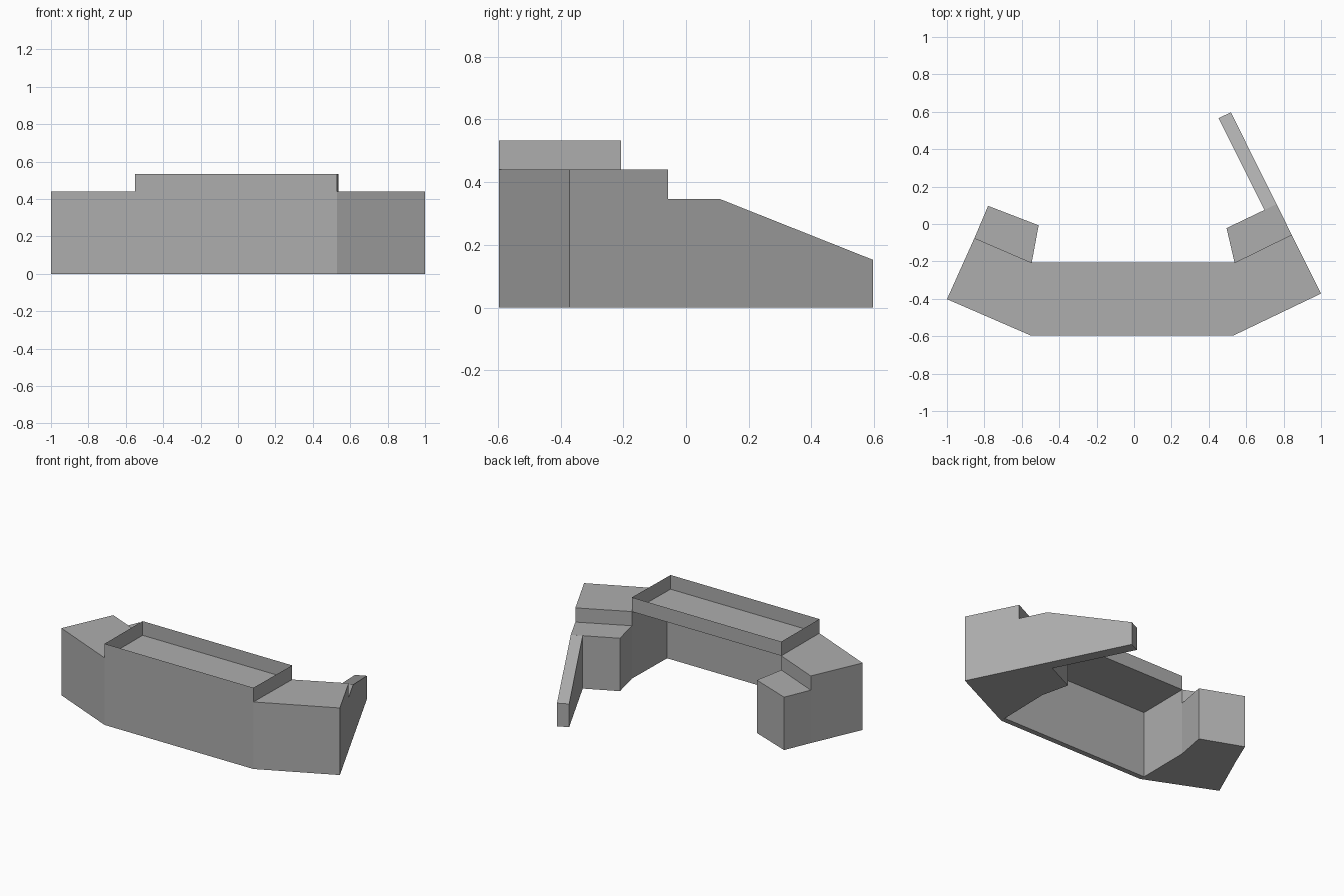
import bpy, bmesh

if "Cube" in bpy.data.objects:
    bpy.data.objects.remove(bpy.data.objects["Cube"])

grey = bpy.data.materials.new("plain grey")
grey.diffuse_color = (0.42, 0.42, 0.42, 1)
grey.use_nodes = True
grey.node_tree.nodes["Principled BSDF"].inputs["Base Color"].default_value = grey.diffuse_color


def finish(name, bm, fix_normals=True):
    if fix_normals:
        bmesh.ops.recalc_face_normals(bm, faces=bm.faces[:])
    mesh = bpy.data.meshes.new(name)
    bm.to_mesh(mesh)
    bm.free()
    mesh.materials.append(grey)
    obj = bpy.data.objects.new(name, mesh)
    bpy.context.collection.objects.link(obj)
    return obj


def prism(name, plan, tops, cap=True, z0=0.0):
    """Upright block over a plan outline, with one top height per corner."""
    if isinstance(tops, float):
        tops = [tops] * len(plan)
    bm = bmesh.new()
    low = [bm.verts.new((x, y, z0)) for x, y in plan]
    high = [bm.verts.new((x, y, z)) for (x, y), z in zip(plan, tops)]
    n = len(plan)
    for i in range(n):
        j = (i + 1) % n
        bm.faces.new((low[i], low[j], high[j], high[i]))
    bm.faces.new(low[::-1])
    if cap:
        bm.faces.new(high)
    return finish(name, bm, fix_normals=cap)


DESK, STEP, RIM = 0.44, 0.347, 0.533
FRONT, BACK = -0.597, -0.207

# Front panel and the open, thin-walled tray above the knee space
prism("front_panel", [(-0.55, FRONT), (0.53, FRONT), (0.53, -0.562), (-0.55, -0.562)], DESK)
prism("counter_tray", [(-0.55, FRONT), (0.53, FRONT), (0.538, BACK), (-0.547, BACK)],
      RIM, cap=False, z0=DESK)

# Angled wing desks
prism("left_wing", [(-0.55, FRONT), (-0.547, BACK), (-0.853, -0.075), (-1.0, -0.402)], DESK)
prism("right_wing", [(0.53, FRONT), (1.0, -0.372), (0.843, -0.057), (0.538, BACK)], DESK)

# Lower cabinets behind the wings
prism("left_cabinet", [(-0.853, -0.075), (-0.547, BACK), (-0.51, -0.007), (-0.78, 0.097)], STEP)
prism("right_cabinet", [(0.538, BACK), (0.843, -0.057), (0.762, 0.106), (0.495, -0.022)], STEP)

# Sloping side screen, continuing the outer face of the right wing
prism("side_screen", [(0.762, 0.106), (0.518, 0.597), (0.452, 0.566), (0.697, 0.075)],
      [STEP, 0.152, 0.152, STEP])
